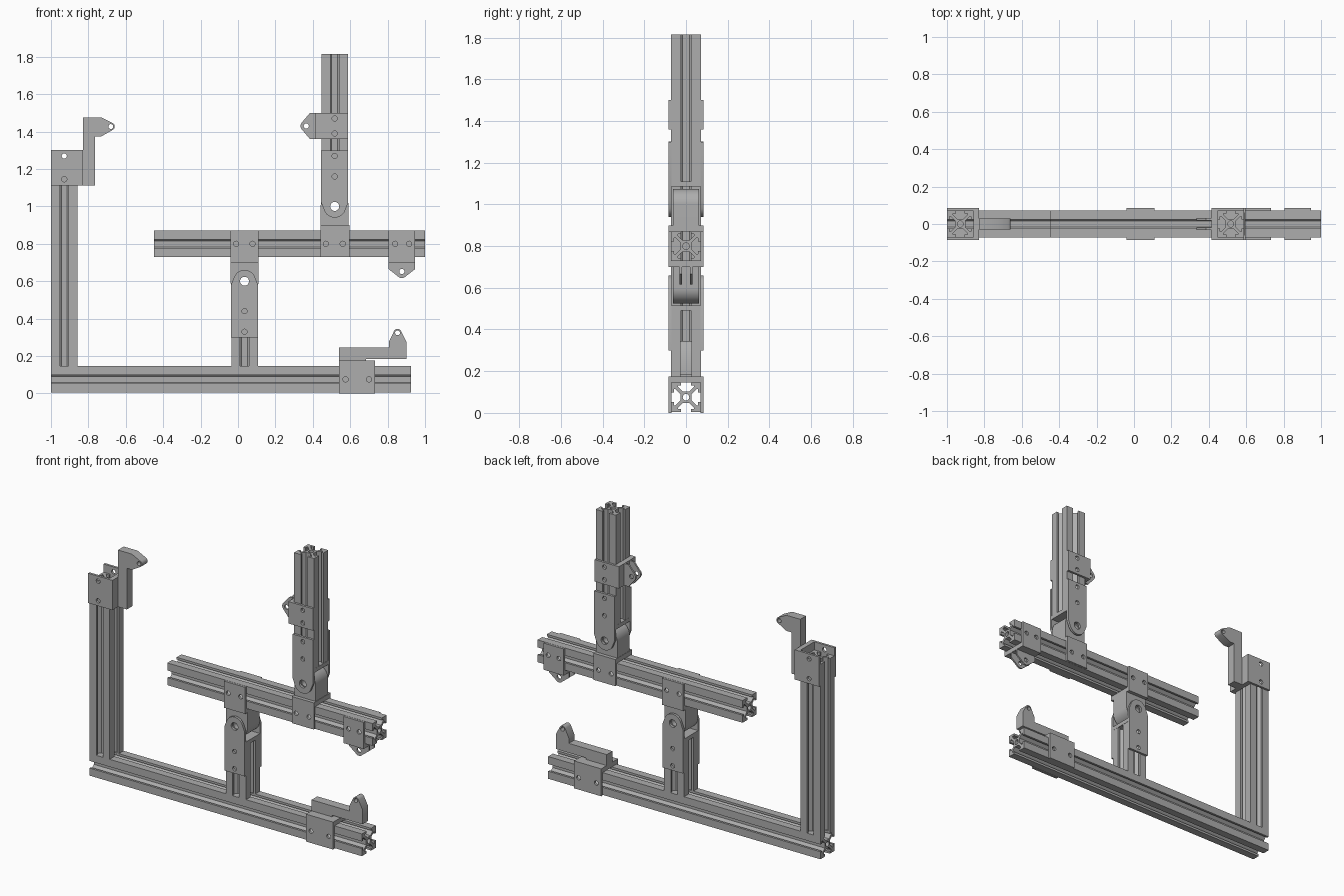
import bpy, bmesh
from math import pi, sin, cos, radians
from mathutils import Matrix

cube = bpy.data.objects.get("Cube")
if cube:
    bpy.data.objects.remove(cube, do_unlink=True)

grey = bpy.data.materials.new("plain_grey")
grey.use_nodes = True
grey.diffuse_color = (0.42, 0.42, 0.42, 1)
grey.node_tree.nodes["Principled BSDF"].inputs["Base Color"].default_value = (0.42, 0.42, 0.42, 1)

W = 0.142          # beam width
INNER = 0.07       # inner face of the side plates
OUTER = 0.085      # outer face of the side plates
FACE_FRONT = Matrix.Rotation(pi / 2, 4, 'X')


def arc(cx, cy, r, start=0, end=360, n=24):
    steps = n if end - start == 360 else n + 1
    angles = [radians(start + (end - start) * i / n) for i in range(steps)]
    return [(cx + r * cos(a), cy + r * sin(a)) for a in angles]


def box(x0, x1, z0, z1):
    return [(x0, z0), (x1, z0), (x1, z1), (x0, z1)]


def prism(name, rings, depth, matrix):
    """Extrude an outline with holes to the given depth, centred on its plane."""
    curve = bpy.data.curves.new(name, 'CURVE')
    curve.dimensions, curve.fill_mode, curve.extrude = '2D', 'BOTH', depth / 2
    for ring in rings:
        spline = curve.splines.new('POLY')
        spline.points.add(len(ring) - 1)
        spline.use_cyclic_u = True
        for p, (x, y) in zip(spline.points, ring):
            p.co = (x, y, 0, 1)
    temp = bpy.data.objects.new(name + "_outline", curve)
    bpy.context.collection.objects.link(temp)
    graph = bpy.context.evaluated_depsgraph_get()
    mesh = bpy.data.meshes.new_from_object(temp.evaluated_get(graph))
    bpy.data.objects.remove(temp, do_unlink=True)
    bm = bmesh.new()
    bm.from_mesh(mesh)
    bmesh.ops.remove_doubles(bm, verts=bm.verts, dist=1e-5)
    bmesh.ops.transform(bm, matrix=matrix, verts=bm.verts)
    bmesh.ops.recalc_face_normals(bm, faces=bm.faces)
    bm.to_mesh(mesh)
    bm.free()
    mesh.materials.clear()
    mesh.materials.append(grey)
    obj = bpy.data.objects.new(name, mesh)
    bpy.context.collection.objects.link(obj)
    bpy.ops.object.select_all(action='DESELECT')
    obj.select_set(True)
    bpy.context.view_layer.objects.active = obj
    bpy.ops.object.shade_smooth_by_angle(angle=radians(30))
    return obj


def slab(name, rings, y0, y1):
    """Outline in x and z, filling y0 to y1."""
    return prism(name, rings, y1 - y0, Matrix.Translation((0, (y0 + y1) / 2, 0)) @ FACE_FRONT)


def pair(name, rings, inner, outer):
    slab(name + "_front", rings, -outer, -inner)
    slab(name + "_back", rings, inner, outer)


def slotted_section():
    """Square section with a T slot in each side and a round bore."""
    h, mouth, lip, wide, core, web = W / 2, 0.023, 0.057, 0.039, 0.027, 0.016
    half = [(h, h), (h, mouth), (lip, mouth), (lip, wide), (core + wide - web, wide), (core, web)]
    corner = half + [(y, x) for x, y in reversed(half[1:])]
    # run the corner clockwise from the top slot to the right slot
    corner = corner[6:] + corner[:6]
    ring = []
    for k in range(4):
        c, s = round(cos(-k * pi / 2)), round(sin(-k * pi / 2))
        ring += [(c * x - s * y, s * x + c * y) for x, y in corner]
    return [ring, arc(0, 0, 0.016, n=16)]


def beam_x(name, x0, x1, z):
    m = Matrix.Translation(((x0 + x1) / 2, 0, z)) @ Matrix.Rotation(pi / 2, 4, 'Y')
    prism(name, slotted_section(), x1 - x0, m)


def beam_z(name, z0, z1, x):
    prism(name, slotted_section(), z1 - z0, Matrix.Translation((x, 0, (z0 + z1) / 2)))


def clamp(name, area, bridge, holes):
    """U-shaped clamp: two side plates joined by a bridge plate."""
    pair(name + "_side", [box(*area)] + [arc(x, z, 0.014, n=16) for x, z in holes], INNER, OUTER)
    slab(name + "_bridge", [box(*bridge)], -INNER, INNER)


def hinge(name, x, z, up):
    """Fork on a post end, turning on a rounded tongue; up is +1 if the fork points up."""
    def place(ring):
        return [(x + px, z + up * pz) for px, pz in ring]
    pivot = place(arc(0, 0, 0.024))
    fork = [(-0.072, 0.3), (-0.072, 0.02)] + arc(0, 0, 0.06, 200, 340) + [(0.072, 0.02), (0.072, 0.3)]
    bolts = [place(arc(0, d, 0.014, n=16)) for d in (0.16, 0.27)]
    pair(name + "_fork", [place(fork), pivot] + bolts, INNER, OUTER)
    slab(name + "_fork_floor", [place(box(-0.072, 0.072, 0.085, 0.11))], -INNER, INNER)
    tongue = [(-0.075, -0.1)] + arc(0, 0, 0.075, 180, 0, 32) + [(0.075, -0.1)]
    slab(name + "_tongue", [place(tongue), pivot], -0.062, 0.062)


# Slotted beams
beam_x("base_beam", -1.0, 0.925, 0.075)
beam_x("middle_beam", -0.45, 1.0, 0.80)
beam_z("tall_post", 0.146, 1.25, -0.929)
beam_z("lower_post", 0.146, 0.49, 0.035)
beam_z("upper_post", 1.11, 1.815, 0.517)

# Hinges and the clamps that hold them to the middle beam
hinge("lower_hinge", 0.035, 0.60, -1)
clamp("lower_hinge_clamp", (-0.04, 0.11, 0.70, 0.87), (-0.04, 0.11, 0.70, 0.73),
      [(-0.01, 0.80), (0.078, 0.80)])
hinge("upper_hinge", 0.517, 1.0, 1)
clamp("upper_hinge_clamp", (0.44, 0.595, 0.73, 0.90), (0.44, 0.595, 0.87, 0.90),
      [(0.47, 0.80), (0.56, 0.80)])

# Clamp with a twin lug under the end of the middle beam
clamp("end_clamp", (0.805, 0.947, 0.70, 0.87), (0.805, 0.947, 0.70, 0.73),
      [(0.84, 0.80), (0.915, 0.80)])
lug = [(0.805, 0.70), (0.805, 0.665)] + arc(0.876, 0.645, 0.028, 235, 305, 8) + [(0.947, 0.665), (0.947, 0.70)]
pair("end_lug", [lug, arc(0.876, 0.652, 0.014, n=16)], 0.02, 0.031)

# Clamp with a twin lug on the upper post
clamp("post_clamp", (0.415, 0.588, 1.36, 1.50), (0.415, 0.446, 1.36, 1.50),
      [(0.517, 1.47), (0.517, 1.39)])
lug = [(0.415, 1.50), (0.385, 1.50)] + arc(0.362, 1.43, 0.028, 145, 215, 8) + [(0.385, 1.36), (0.415, 1.36)]
pair("post_lug", [lug, arc(0.365, 1.43, 0.014, n=16)], 0.02, 0.031)

# Clamp and raised arm on the base beam
clamp("base_clamp", (0.54, 0.732, 0.0, 0.175), (0.54, 0.732, 0.146, 0.175),
      [(0.575, 0.075), (0.70, 0.075)])
arm = [(0.54, 0.175), (0.685, 0.175), (0.685, 0.185), (0.90, 0.185), (0.90, 0.278)]
arm += arc(0.853, 0.324, 0.021, 20, 160, 10) + [(0.808, 0.278), (0.808, 0.245), (0.54, 0.245)]
slab("base_arm", [arm, arc(0.853, 0.324, 0.013, n=16)], -0.029, 0.029)

# Clamp and hooked arm on the tall post
clamp("tall_post_clamp", (-1.0, -0.828, 1.112, 1.302), (-0.858, -0.828, 1.112, 1.302),
      [(-0.929, 1.27), (-0.929, 1.145)])
arm = [(-0.828, 1.112), (-0.765, 1.112), (-0.765, 1.375), (-0.73, 1.375)]
arm += arc(-0.68, 1.427, 0.021, -70, 70, 10) + [(-0.73, 1.475), (-0.828, 1.475)]
slab("tall_post_arm", [arm, arc(-0.68, 1.427, 0.013, n=16)], -0.029, 0.029)
